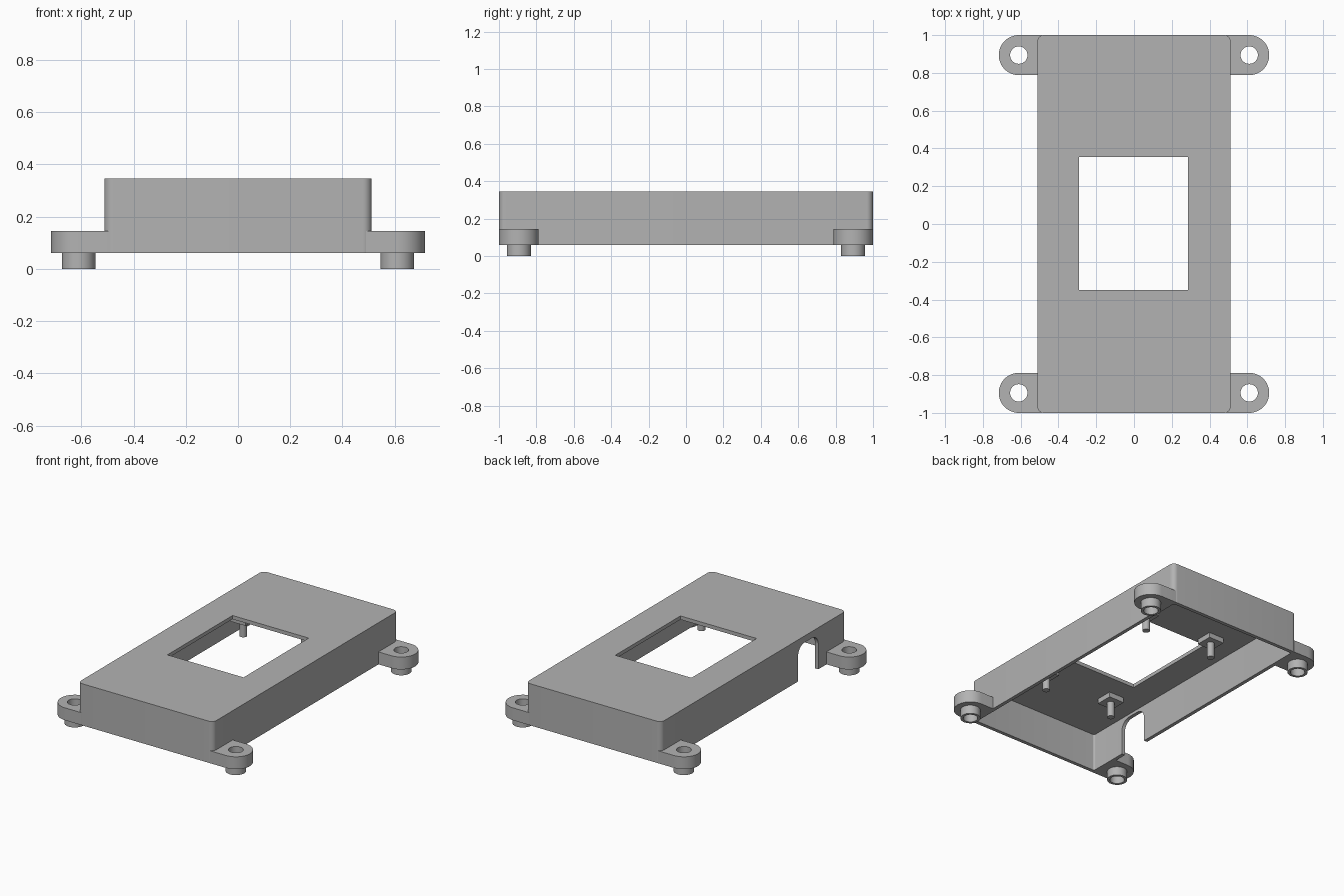
import bpy, bmesh
from math import pi, cos, sin

cube = bpy.data.objects.get("Cube")
if cube:
    bpy.data.objects.remove(cube)

grey = bpy.data.materials.new("plain_grey")
grey.use_nodes = True
COLOUR = (0.45, 0.45, 0.45, 1)
grey.diffuse_color = COLOUR
grey.node_tree.nodes["Principled BSDF"].inputs["Base Color"].default_value = COLOUR


def arc(cx, cy, r, start, end, steps):
    return [(cx + r * cos(start + (end - start) * i / steps),
             cy + r * sin(start + (end - start) * i / steps)) for i in range(steps + 1)]


def rounded_rect(hx, hy, r):
    corners = [(1, 1), (-1, 1), (-1, -1), (1, -1)]
    points = []
    for i, (sx, sy) in enumerate(corners):
        points += arc(sx * (hx - r), sy * (hy - r), r, i * pi / 2, (i + 1) * pi / 2, 8)
    return points


def circle(cx, cy, r, steps=40):
    return arc(cx, cy, r, 0, 2 * pi, steps)[:-1]


def prism(name, outline, low, high, axis="Z"):
    """Extrude an outline along z, or along x when it lies in the y-z plane."""
    bm = bmesh.new()
    place = (lambda a, b: (a, b, low)) if axis == "Z" else (lambda a, b: (low, a, b))
    face = bm.faces.new([bm.verts.new(place(a, b)) for a, b in outline])
    new = bmesh.ops.extrude_face_region(bm, geom=[face])["geom"]
    step = (0, 0, high - low) if axis == "Z" else (high - low, 0, 0)
    bmesh.ops.translate(bm, vec=step, verts=[g for g in new if isinstance(g, bmesh.types.BMVert)])
    bmesh.ops.recalc_face_normals(bm, faces=bm.faces)
    mesh = bpy.data.meshes.new(name)
    bm.to_mesh(mesh)
    bm.free()
    mesh.materials.append(grey)
    obj = bpy.data.objects.new(name, mesh)
    bpy.context.collection.objects.link(obj)
    return obj


def activate(obj):
    bpy.ops.object.select_all(action="DESELECT")
    obj.select_set(True)
    bpy.context.view_layer.objects.active = obj


def combine(obj, tool, operation):
    activate(obj)
    mod = obj.modifiers.new("combine", "BOOLEAN")
    mod.operation, mod.object, mod.solver = operation, tool, "EXACT"
    bpy.ops.object.modifier_apply(modifier=mod.name)
    bpy.data.objects.remove(tool)


def smooth(obj):
    activate(obj)
    bpy.ops.object.shade_smooth_by_angle(angle=pi / 6)


def rect(x0, x1, y0, y1):
    return [(x0, y0), (x1, y0), (x1, y1), (x0, y1)]


BASE, TOP, CEILING = 0.06, 0.345, 0.32
HX, WALL = 0.512, 0.025

# Hollow cover, open underneath
cover = prism("cover", rounded_rect(HX, 1, 0.035), BASE, TOP)
combine(cover, prism("cavity", rounded_rect(HX - WALL, 1 - WALL, 0.012), -0.1, CEILING), "DIFFERENCE")
combine(cover, prism("window", rect(-0.29, 0.287, -0.35, 0.355), 0.2, 0.5), "DIFFERENCE")

# Arched cable slot in one side wall
r = 0.07
slot = ([(-0.70, 0), (-0.48, 0)] + arc(-0.48 - r, 0.3 - r, r, 0, pi / 2, 8)
        + arc(-0.70 + r, 0.3 - r, r, pi / 2, pi, 8))
combine(cover, prism("slot", slot, -0.7, -0.4, "X"), "DIFFERENCE")
smooth(cover)

# Screw ears with hollow feet at the four corners
for sx, side in ((1, "left"), (-1, "right")):
    for sy, end in ((1, "back"), (-1, "front")):
        cx, cy, ear_r = sx * 0.61, sy * 0.894, 0.106
        tab = arc(0.61, cy, ear_r, -pi / 2, pi / 2, 24) + [(0.49, cy + ear_r), (0.49, cy - ear_r)]
        ear = prism(f"{end}_{side}_ear", [(sx * x, y) for x, y in tab], BASE, 0.145)
        combine(ear, prism("foot", circle(cx, cy, 0.064), 0, BASE + 0.02), "UNION")
        combine(ear, prism("bore", circle(cx, cy, 0.046), -0.1, 0.3), "DIFFERENCE")
        smooth(ear)

# Mounting blocks with locating pins under the ceiling
for sx, side in ((1, "left"), (-1, "right")):
    for y, end in ((0.44, "back"), (-0.55, "front")):
        x, h = sx * 0.268, 0.058
        prism(f"{end}_{side}_block", rect(x - h, x + h, y - h, y + h), 0.285, CEILING + 0.005)
        smooth(prism(f"{end}_{side}_pin", circle(x, y, 0.024, 24), 0.18, 0.29))
